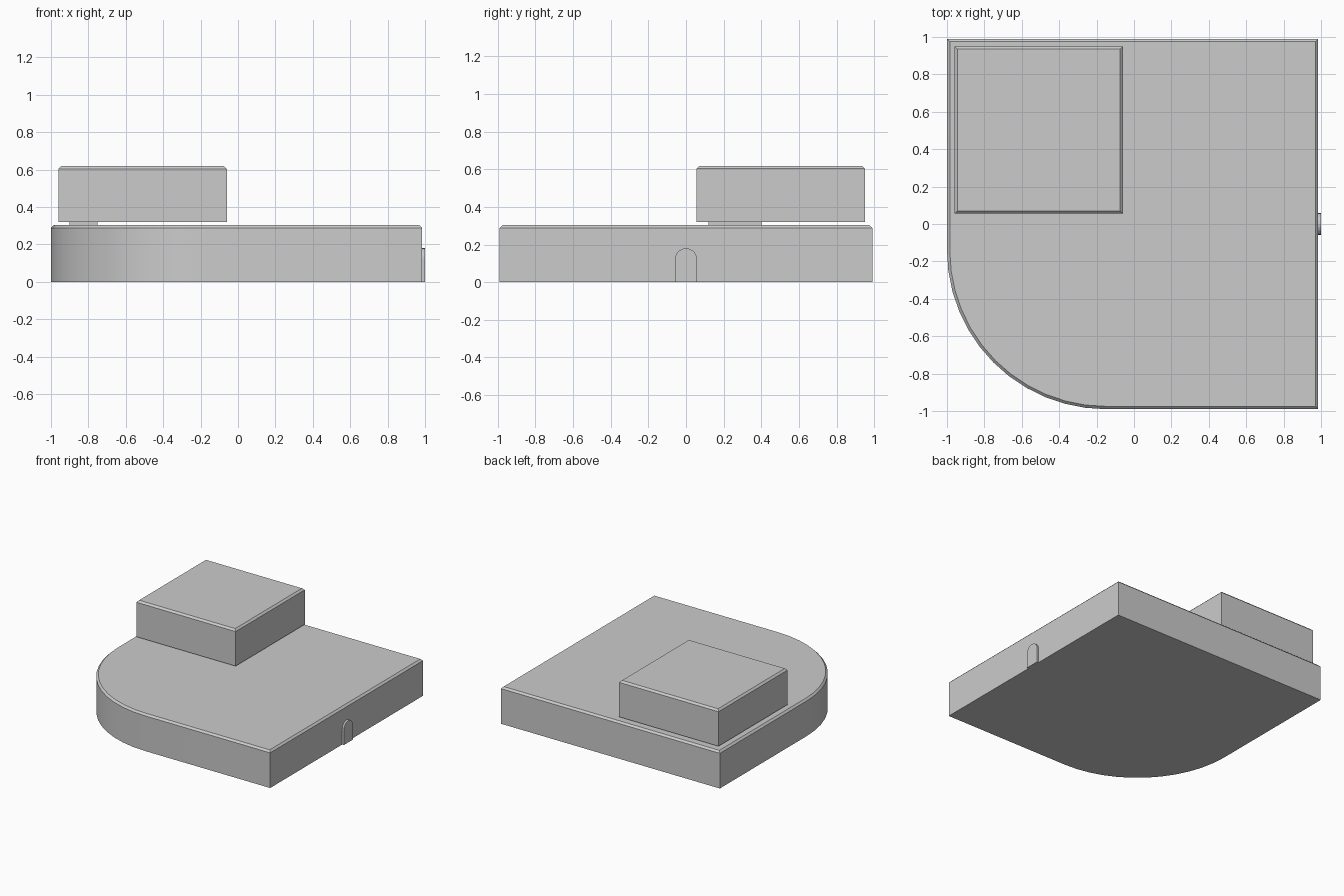
import bpy, bmesh
from math import sin, cos, pi
from mathutils import Vector

if "Cube" in bpy.data.objects:
    bpy.data.objects.remove(bpy.data.objects["Cube"])


def prism(name, outline, direction, chamfer=0.0):
    """Extrude a closed outline along a direction, optionally chamfering the far rim."""
    bm = bmesh.new()
    face = bm.faces.new([bm.verts.new(p) for p in outline])
    ext = bmesh.ops.extrude_face_region(bm, geom=[face], use_keep_orig=True)["geom"]
    new_verts = [g for g in ext if isinstance(g, bmesh.types.BMVert)]
    bmesh.ops.translate(bm, verts=new_verts, vec=Vector(direction))
    bmesh.ops.recalc_face_normals(bm, faces=bm.faces[:])
    if chamfer:
        rim = [e for e in bm.edges if all(v in new_verts for v in e.verts)]
        bmesh.ops.bevel(bm, geom=rim, offset=chamfer, segments=1,
                        affect='EDGES', profile=0.5)
    mesh = bpy.data.meshes.new(name)
    bm.to_mesh(mesh)
    bm.free()
    obj = bpy.data.objects.new(name, mesh)
    bpy.context.collection.objects.link(obj)
    return obj


def rect(x0, x1, y0, y1, z):
    return [(x0, y0, z), (x1, y0, z), (x1, y1, z), (x0, y1, z)]


# Ground floor: square plan with one large rounded front-left corner
L, R, F, B, RAD, SEG = -1.0, 0.985, -0.99, 0.99, 0.85, 12
corner = [(L + RAD + RAD * cos(pi + i * pi / 2 / SEG),
           F + RAD + RAD * sin(pi + i * pi / 2 / SEG), 0) for i in range(SEG + 1)]
base = prism("ground_floor", corner + [(R, F, 0), (R, B, 0), (L, B, 0)],
             (0, 0, 0.303), 0.015)
# Smooth the curved wall only; the roof rim stays sharp
bpy.context.view_layer.objects.active = base
base.select_set(True)
bpy.ops.object.shade_smooth_by_angle(angle=pi / 9)

# Low support carrying the upper block
prism("support", rect(-0.90, -0.75, 0.12, 0.40, 0.29), (0, 0, 0.04))

# Upper block with chamfered roof edge
prism("upper_block", rect(-0.96, -0.06, 0.055, 0.95, 0.32), (0, 0, 0.298), 0.015)

# Arched door on the right wall
W, SPRING = 0.058, 0.122
arch = [(0.975, W * cos(i * pi / 10), SPRING + W * sin(i * pi / 10)) for i in range(11)]
prism("arched_door", arch + [(0.975, -W, 0), (0.975, W, 0)], (0.025, 0, 0))
